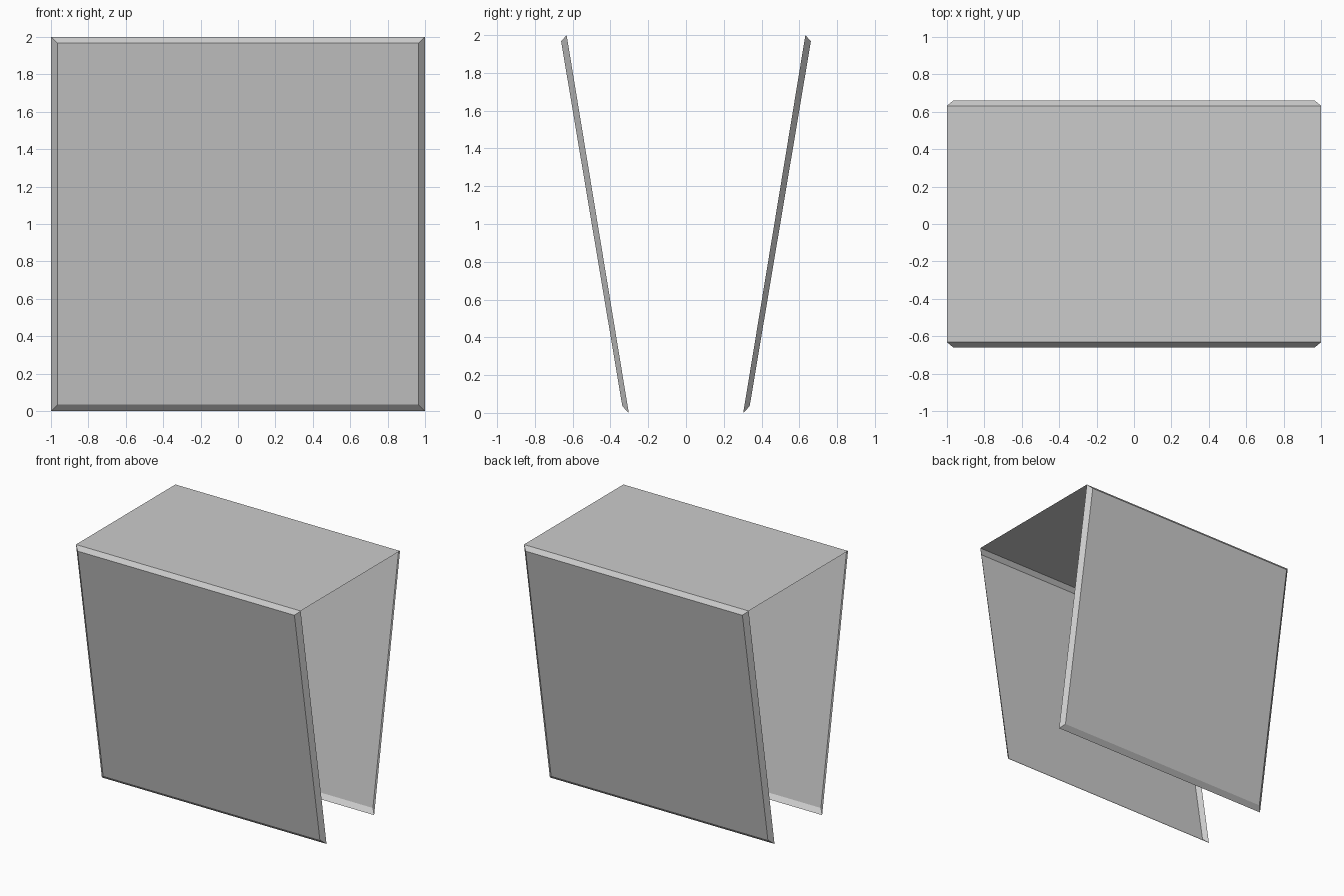
import bpy, bmesh

if "Cube" in bpy.data.objects:
    bpy.data.objects.remove(bpy.data.objects["Cube"])


def rect(bm, x, lower, upper):
    """Four corners of a rectangle between a lower and an upper (y, z) edge."""
    return [bm.verts.new(p) for p in (
        (-x, *lower), (x, *lower), (x, *upper), (-x, *upper))]


def finish(name, bm):
    mesh = bpy.data.meshes.new(name)
    bm.to_mesh(mesh)
    bm.free()
    obj = bpy.data.objects.new(name, mesh)
    bpy.context.collection.objects.link(obj)
    return obj


# Slanted side panels: raised face with bevelled rim, open on the inside
bm = bmesh.new()
rim = rect(bm, 1.0, (-0.303, 0.0), (-0.632, 2.0))
face = rect(bm, 0.965, (-0.337, 0.035), (-0.661, 1.967))
bm.faces.new(face)
for i in range(4):
    j = (i + 1) % 4
    bm.faces.new((rim[i], rim[j], face[j], face[i]))
panels = finish("slanted_panels", bm)
mirror = panels.modifiers.new("mirror_back", 'MIRROR')
mirror.use_axis = (False, True, False)
mirror.use_mirror_merge = False

# Flat top sheet joining the upper edges of the panels
bm = bmesh.new()
bm.faces.new(rect(bm, 1.0, (-0.632, 2.0), (0.632, 2.0)))
finish("top_sheet", bm)
